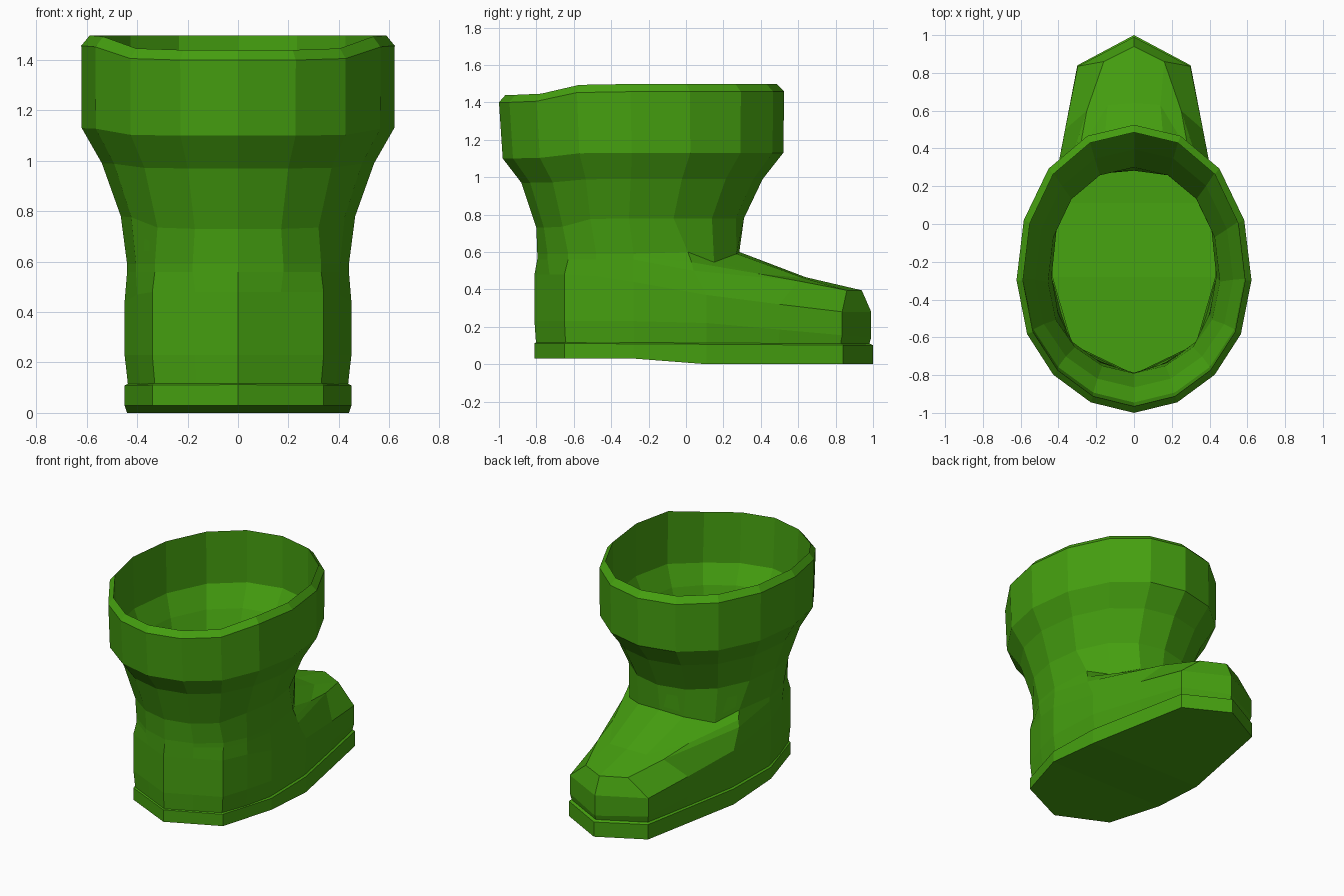
import bpy, bmesh, math

cube = bpy.data.objects.get("Cube")
if cube:
    bpy.data.objects.remove(cube, do_unlink=True)

green = bpy.data.materials.new("boot_green")
green.use_nodes = True
COLOUR = (0.06, 0.35, 0.005, 1)
green.diffuse_color = COLOUR
bsdf = green.node_tree.nodes["Principled BSDF"]
bsdf.inputs["Base Color"].default_value = COLOUR
bsdf.inputs["Roughness"].default_value = 0.8


def mirrored(half):
    """Complete a ring from its left half, listed heel to toe."""
    return half + [(-x, y, z) for x, y, z in half[-2:0:-1]]


def oval(heel_y, front_y, width, heel_z, front_z, sides=16):
    """Egg-shaped ring of the shaft, starting at the heel and dipping there."""
    mid, ry = (heel_y + front_y) / 2, (front_y - heel_y) / 2
    ring = []
    for i in range(sides):
        a = 2 * math.pi * i / sides
        s, c = math.sin(a), math.cos(a)
        t = min(1, max(0, (0.75 - c) * 2.5))
        ring.append((width * s * (1 - 0.04 * c),
                     mid - ry * c - 0.06 * s ** 4 * (1 + 0.6 * c),
                     heel_z + (front_z - heel_z) * t))
    return ring


def loft(name, rings, bottom=False):
    """Skin a stack of rings; the bottom is closed in strips across."""
    bm = bmesh.new()
    loops = [[bm.verts.new(p) for p in ring] for ring in rings]
    n = len(loops[0])
    for low, high in zip(loops, loops[1:]):
        for i in range(n):
            j = (i + 1) % n
            bm.faces.new((low[i], low[j], high[j], high[i]))
    if bottom:
        for i in range(n // 2):
            strip = [loops[0][k % n] for k in (i + 1, i, n - i, n - i - 1)]
            bm.faces.new(list(dict.fromkeys(strip)))
    mesh = bpy.data.meshes.new(name)
    bm.to_mesh(mesh)
    bm.free()
    mesh.materials.append(green)
    obj = bpy.data.objects.new(name, mesh)
    bpy.context.collection.objects.link(obj)
    return obj


# Sole: pointed outline, heel slightly raised, open to the hollow foot
outline = [(0, -0.81), (0.34, -0.65), (0.45, -0.28), (0.44, 0.11), (0.30, 0.84), (0, 1.0)]
sole_bottom = mirrored([(x, y, 0.03 if y < 0 else 0.0) for x, y in outline])
sole_top = mirrored([(x, y, 0.107 - 0.006 * y) for x, y in outline])
sole_lip = mirrored([(x * 0.96, y * 0.98, 0.117 - 0.006 * y) for x, y in outline])
loft("sole", [sole_bottom, sole_top, sole_lip], bottom=True)

# Foot: the outline rises to a sloping instep and a shaft opening
side = [(0, -0.81), (0.17, -0.73), (0.34, -0.65), (0.40, -0.47), (0.45, -0.28),
        (0.44, 0.11), (0.365, 0.5), (0.298, 0.835), (0, 0.99)]
base = mirrored([(x * 0.97, y * 0.99, 0.11) for x, y in side])
low = mirrored([(x, y, 0.23 - max(0, y) * 0.09) for x, y in side])
heights = (0.48, 0.48, 0.48, 0.47, 0.44, 0.37, 0.32, 0.28, 0.28)
shoulder = mirrored([(x, y, z) for (x, y), z in zip(side, heights)])


def heel_half(z):
    """Heel side of the opening at one height."""
    return [(x, y, z) for x, y in ((0, -0.795), (0.18, -0.74), (0.33, -0.63),
                                   (0.405, -0.48), (0.44, -0.28))]


instep = mirrored(heel_half(0.56) + [(0.43, 0.04, 0.50), (0.25, 0.60, 0.445),
                                     (0.16, 0.86, 0.395), (0, 0.94, 0.395)])
ridge = mirrored(heel_half(0.575) + [(0.42, 0.03, 0.545), (0.29, 0.38, 0.485),
                                     (0.14, 0.63, 0.46), (0, 0.64, 0.465)])
ankle = mirrored(heel_half(0.59) + [(0.41, 0.01, 0.60), (0.325, 0.15, 0.545),
                                    (0.17, 0.27, 0.59), (0, 0.285, 0.60)])
loft("foot", [base, low, shoulder, instep, ridge, ankle])

# Shaft: flares from the ankle up to the cuff
shaft = [ankle,
         oval(-0.80, 0.31, 0.465, 0.73, 0.78),
         oval(-0.88, 0.41, 0.54, 0.97, 0.99),
         oval(-0.98, 0.52, 0.62, 1.10, 1.13)]
loft("shaft", shaft)

# Cuff: upright band with a bevelled rim, turning down inside
cuff = [shaft[-1],
        oval(-1.0, 0.525, 0.622, 1.40, 1.457),
        oval(-0.965, 0.485, 0.588, 1.44, 1.498),
        oval(-0.945, 0.485, 0.585, 1.10, 1.14)]
loft("cuff", cuff)

# Lining: inner funnel just inside the shaft
lining = [cuff[-1],
          oval(-0.865, 0.395, 0.525, 0.98, 1.0),
          oval(-0.79, 0.30, 0.455, 0.74, 0.79),
          [(x * 0.99, y * 0.99, z) for x, y, z in ankle]]
loft("lining", lining)
